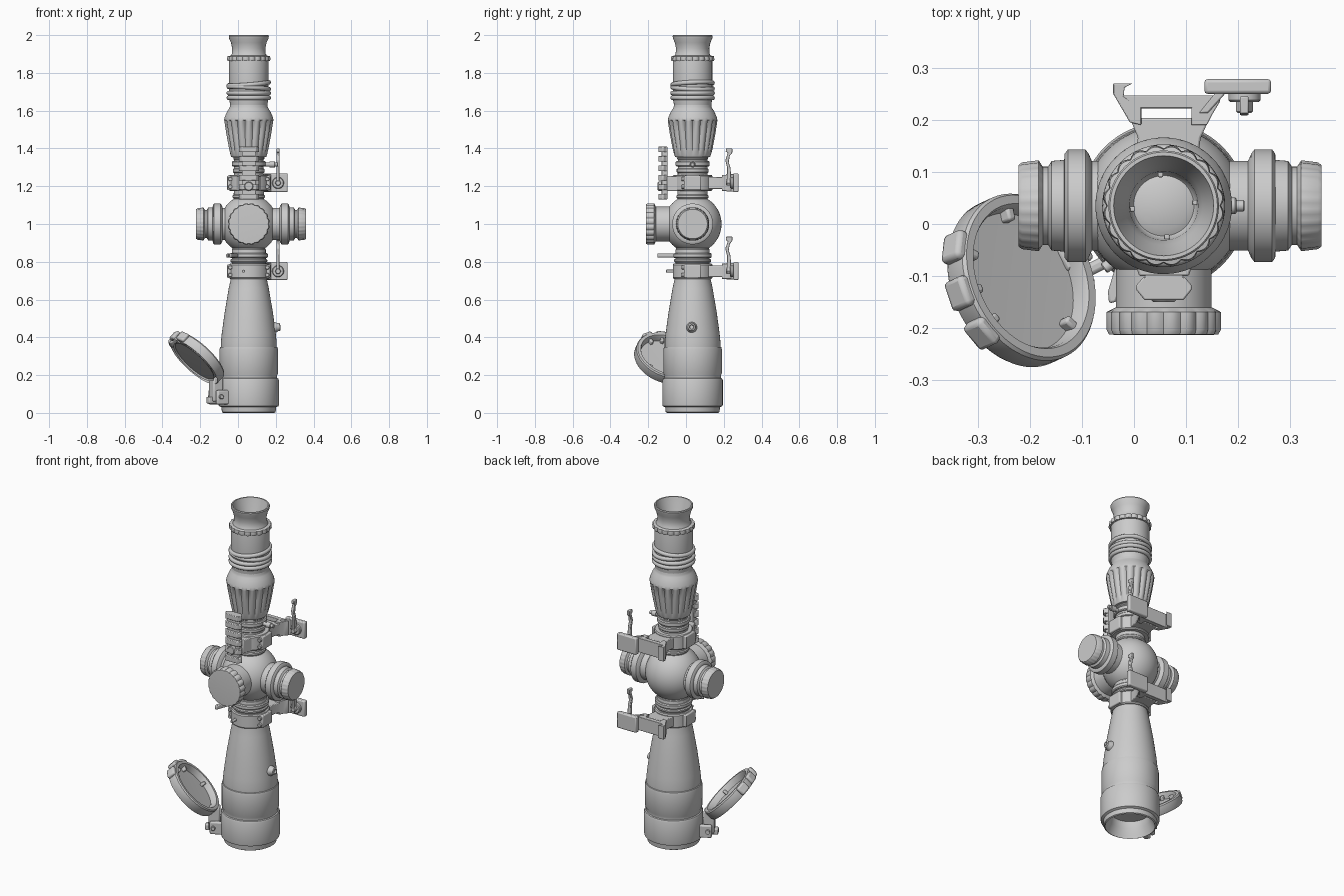
import bpy, bmesh
from math import sin, cos, pi, radians
from mathutils import Matrix, Vector

CX, CY = 0.057, 0.035   # optical axis


def finish(name, bm, mat=None, angle=35, bevel=0):
    bmesh.ops.remove_doubles(bm, verts=bm.verts, dist=1e-5)
    bmesh.ops.recalc_face_normals(bm, faces=bm.faces)
    me = bpy.data.meshes.new(name)
    bm.to_mesh(me)
    bm.free()
    ob = bpy.data.objects.new(name, me)
    bpy.context.collection.objects.link(ob)
    if mat is not None:
        ob.matrix_world = mat
    if bevel:
        b = ob.modifiers.new("bevel", 'BEVEL')
        b.width, b.segments = bevel, 2
    bpy.ops.object.select_all(action='DESELECT')
    ob.select_set(True)
    bpy.context.view_layer.objects.active = ob
    bpy.ops.object.shade_smooth_by_angle(angle=radians(angle))
    return ob


def place(origin, direction=(0, 0, 1)):
    q = Vector(direction).normalized().to_track_quat('Z', 'Y')
    return Matrix.Translation(origin) @ q.to_matrix().to_4x4()


def lathe(name, prof, mat, n=64, flutes=0, angle=35, closed=False):
    """Profile points are (radius, height[, flute depth])."""
    bm = bmesh.new()
    rows = []
    for p in prof:
        amp = p[2] if len(p) > 2 else 0
        row = []
        for i in range(n):
            a = 2 * pi * i / n
            r = p[0] - amp * (1 - abs(sin(flutes * a / 2)))
            row.append(bm.verts.new((r * cos(a), r * sin(a), p[1])))
        rows.append(row)
    pairs = list(zip(rows, rows[1:])) + ([(rows[-1], rows[0])] if closed else [])
    for A, B in pairs:
        for i in range(n):
            j = (i + 1) % n
            bm.faces.new((A[i], A[j], B[j], B[i]))
    return finish(name, bm, mat, angle)


def prism(name, pts, z0, z1, bevel=0.004, mat=None):
    bm = bmesh.new()
    f = bm.faces.new([bm.verts.new((x, y, z0)) for x, y in pts])
    g = bmesh.ops.extrude_face_region(bm, geom=[f])
    bmesh.ops.translate(bm, vec=(0, 0, z1 - z0),
                        verts=[v for v in g['geom'] if isinstance(v, bmesh.types.BMVert)])
    return finish(name, bm, mat, bevel=bevel)


def box(name, lo, hi, bevel=0.005, mat=None):
    return prism(name, [(lo[0], lo[1]), (hi[0], lo[1]), (hi[0], hi[1]), (lo[0], hi[1])],
                 lo[2], hi[2], bevel, mat)


def rod(name, r, start, direction, length, n=20):
    c = min(r * .2, .004)
    lathe(name, [(0, 0), (r, 0), (r, length - c), (r - c, length), (0, length)],
          place(start, direction), n)


AX = place((CX, CY, 0))

# objective bell with recessed front lens, cone and main tube
lathe("objective_bell", [
    (0, .10), (.105, .09), (.112, .05), (.13, .015), (.135, 0), (.142, .004), (.145, .03), (.158, .036),
    (.16, .045), (.16, .172), (.156, .182), (.150, .185), (.150, .2), (.155, .21), (.155, .335),
    (.152, .348), (.148, .35), (.148, .37), (.143, .42), (.128, .53), (.106, .66), (.093, .72),
    (.09, .79), (.09, .86), (.08, .9), (.08, 1.1), (.078, 1.36)], AX)

# central turret sphere
lathe("turret_housing", [(.153 * sin(pi * i / 24), 1.0 - .155 * cos(pi * i / 24)) for i in range(25)], AX)
for k, (z, r, h) in enumerate([(.797, .098, .018), (.82, .101, .026), (.85, .09, .02),
                               (1.135, .085, .02), (1.27, .084, .025), (1.305, .09, .028), (1.34, .082, .015)]):
    lathe(f"tube_collar_{k}", [(.07, z), (r - .005, z), (r, z + .005), (r, z + h - .005),
                              (r - .005, z + h), (.07, z + h)], AX)

# fluted zoom ring and eyepiece
lathe("zoom_ring", [(.07, 1.352), (.092, 1.354), (.098, 1.37), (.106, 1.40, .008), (.121, 1.48, .009),
                    (.131, 1.545, .009), (.131, 1.55), (.128, 1.565), (.115, 1.595), (.105, 1.61),
                    (.1, 1.62), (.098, 1.66)], AX, 144, 18)
lathe("eyepiece", [(.098, 1.6), (.1, 1.64), (.104, 1.66), (.104, 1.862), (.1, 1.885), (.09, 1.90),
                   (.088, 1.93), (.094, 1.96), (.104, 1.982), (.106, 1.995), (.103, 2.0), (.096, 2.0),
                   (.088, 1.97), (.075, 1.93), (.066, 1.90), (.062, 1.86), (.058, 1.855), (.045, 1.861), (0, 1.866)], AX)
lathe("diopter_ring", [(.1, 1.862), (.114, 1.864, .006), (.117, 1.872, .007), (.114, 1.888, .006), (.095, 1.892)],
      AX, 120, 20)

# stacked bands round the eyepiece
for k, (z, tilt) in enumerate([(1.668, 0), (1.693, 0), (1.72, .06), (1.742, -.08)]):
    lathe(f"eyepiece_band_{k}", [(.107 + .011 * cos(2 * pi * i / 10), .012 * sin(2 * pi * i / 10))
                                for i in range(10)],
          place((CX, CY, z), (tilt, tilt * .6, 1)), 56, angle=70, closed=True)
for i in range(4):
    a = i * pi / 2 + .1
    box(f"lens_clip_{i}", (CX + .06 * cos(a) - .005, CY + .06 * sin(a) - .005, 1.85),
        (CX + .06 * cos(a) + .005, CY + .06 * sin(a) + .005, 1.885), .002)

# side turrets
for name, s, off in (("left_turret", -1, 0), ("right_turret", 1, .024)):
    lathe(name, [(.086, .05), (.086, .138 + off), (.1, .144 + off), (.108, .15 + off), (.108, .184 + off),
                 (.1, .19 + off), (.088, .191 + off), (.086, .215 + off), (.075, .222 + off), (.075, .232 + off),
                 (.088, .24 + off, .002), (.084, .272 + off, .002), (.078, .279 + off), (.05, .279 + off),
                 (0, .279 + off)],
          place((CX, CY, 1.0), (s, 0, 0)), 96, 24)

# front turret with a scalloped cap
lathe("elevation_turret", [(.092, .05), (.092, .195), (.102, .2), (.111, .204, .006), (.111, .238, .006),
                           (.106, .247, .004), (.09, .248), (0, .248)], place((CX, CY, 1.0), (0, -1, 0)), 120, 20)

# two mounting rings with dovetail base, clamp and lever
for tag, z0, z1 in (("lower", .71, .79), ("upper", 1.175, 1.26)):
    zm = (z0 + z1) / 2
    lathe(tag + "_ring", [(.07, z0), (.1, z0), (.105, z0 + .006), (.105, z1 - .006), (.1, z1), (.07, z1)], AX, 48)
    for s in (-1, 1):
        cx = CX + s * .098
        box(f"{tag}_ring_ear_{s}", (cx - .016, CY - .045, z0 + .004), (cx + .016, CY + .045, z1 - .004))
        for dz in (-.02, .02):
            rod(f"{tag}_ring_screw_{s}_{dz}", .011, (cx, CY - .04, zm + dz), (0, -1, 0), .018)
    prism(tag + "_base_neck", [(-.005, .11), (.12, .11), (.128, .165), (.145, .203), (-.008, .203), (.008, .165)],
          z0 + .01, z1 - .01)
    prism(tag + "_base_left_hook", [(.014, .19), (.014, .225), (-.02, .245), (-.018, .262), (-.002, .27),
                                    (-.04, .27), (-.04, .25), (-.008, .195)], z0, z1, .002)
    prism(tag + "_base_right_post", [(.11, .19), (.14, .19), (.15, .21), (.165, .235), (.165, .247),
                                     (.13, .247), (.11, .225)], z0, z1, .002)
    prism(tag + "_base_plate", [(-.024, .247), (.15, .247), (.12, .222), (.005, .222)], z0, z1, .002)
    prism(tag + "_clamp_arm", [(.125, .213), (.142, .213), (.175, .25), (.175, .27), (.14, .27), (.155, .25)],
          z0 - .004, z1 + .004, .003)
    box(tag + "_clamp_plate", (.135, .25, z0 - .006), (.263, .278, z1 + .008), .006)
    rod(tag + "_lever_pivot", .031, (.212, .255, zm), (0, -1, 0), .021, 28)
    rod(tag + "_lever_nut", .016, (.212, .24, zm), (0, -1, 0), .027, 6)
    # curved throw lever: outline in (y, z), extruded along x
    swap = Matrix(((0, 0, 1, 0), (1, 0, 0, 0), (0, 1, 0, 0), (0, 0, 0, 1)))
    prism(tag + "_lever", [(.215, zm), (.24, zm), (.236, zm + .08), (.226, zm + .11), (.232, zm + .145),
                           (.245, zm + .16), (.245, zm + .183), (.212, zm + .183), (.21, zm + .165),
                           (.222, zm + .16), (.208, zm + .12), (.218, zm + .08)], .203, .22, .003, swap)

# accessory rail on the upper ring
prism("rail_foot", [(.01, -.1), (.105, -.1), (.125, -.04), (-.01, -.04)], 1.175, 1.255)
box("rail_bar", (.02, -.13, 1.13), (.095, -.098, 1.41), .004)
for i in range(6):
    z = 1.13 + i * .05
    prism(f"rail_tooth_{i}", [(.018, -.102), (.004, -.118), (.004, -.126), (.02, -.146), (.095, -.146),
                              (.111, -.126), (.111, -.118), (.097, -.102)], z, z + .03, .003)
rod("rail_bolt", .024, (CX, -.12, 1.2), (0, -1, 0), .03, 24)

# small pins and knobs
rod("zoom_stop_pin", .011, (CX + .07, CY, 1.315), (1, 0, 0), .085)
rod("zoom_stop_head", .016, (CX + .11, CY, 1.315), (1, 0, 0), .03)
rod("lower_pin", .008, (.03, -.06, .75), (0, -1, 0), .045)
prism("collar_lever", [(-.02, -.03), (.0, -.06), (-.035, -.15), (-.048, -.152), (-.05, -.13)], .822, .845, .004)
rod("collar_arm", .011, (-.01, -.05, .833), (-.8, -.6, 0), .06)
lathe("bell_valve", [(.03, 0), (.028, .03), (.022, .04), (.02, .052), (.012, .055), (.01, .045), (0, .045)],
      place((.17, CY - .005, .45), (1, 0, .1)), 24)

# flip-up lens cover: rim, recessed panel, edge tabs and inner clips
cap = place((-.215, -.108, .29), (.65, .3, .7))
lathe("lens_cover_rim", [(.163, -.03), (.168, -.022), (.168, .02), (.163, .027), (.146, .027), (.142, .02),
                         (.138, -.01), (0, -.014), (0, -.024), (.135, -.022), (.142, -.03)], cap, 64)
for k, d in enumerate([(-.7, .4, .6), (-.6, -.7, .6), (-.9, -.2, .8), (.7, -.6, -.3), (-.1, 1, -.1)]):
    v = cap.to_3x3().inverted() @ Vector(d)
    v.z = 0
    v.normalize()
    turn = Matrix((v, Vector((-v.y, v.x, 0)), Vector((0, 0, 1)))).transposed().to_4x4()
    if k < 3:
        box(f"lens_cover_tab_{k}", (.155, -.03, -.028), (.182, .03, .024), .009, cap @ turn)
    box(f"lens_cover_clip_{k}", (.118, -.009, -.015), (.148, .009, .012), .005, cap @ turn)

# cover hinge, set radially on the bell
hinge = Matrix.Translation((CX, CY, 0)) @ Matrix.Rotation(radians(207), 4, 'Z')
for s in (-1, 1):
    box(f"hinge_lug_{s}", (.14, s * .045 - .012, .045), (.215, s * .045 + .012, .12), .008, hinge)
box("hinge_tongue", (.165, -.03, .06), (.225, .03, .19), .008, hinge)
rod("hinge_pin", .012, hinge @ Vector((.195, -.07, .085)), hinge.to_3x3() @ Vector((0, 1, 0)), .14)
box("hinge_latch", (.195, -.018, .05), (.245, .018, .085), .006, hinge)
